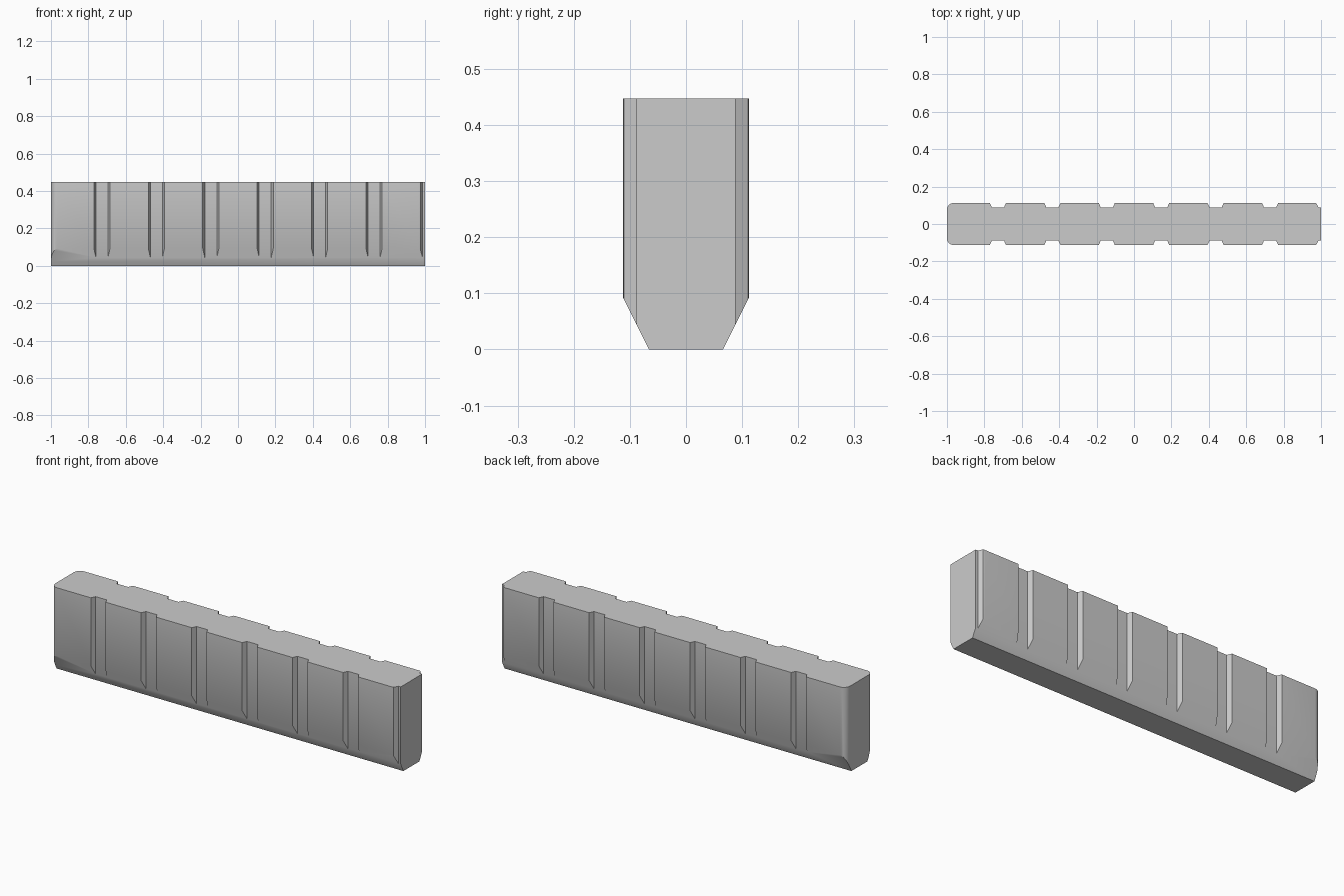
import bpy
import bmesh
from math import sin, cos, radians
from mathutils import Vector

default = bpy.data.objects.get("Cube")
if default:
    bpy.data.objects.remove(default, do_unlink=True)

HALF_LENGTH, HALF_DEPTH, HEIGHT = 1.0, 0.112, 0.447
FLOOR_Y = 0.088                    # depth of the groove floors
OUTER, INNER = 0.043, 0.032        # groove half widths at mouth and floor
PITCH = 0.291
RADIUS = 0.035                     # rounded vertical corners
FOOT_Y, TAPER_TOP = 0.066, 0.092   # tapered foot


def corner(side, angles):
    """Points along a rounded corner on the +y half."""
    cx, cy = side * (HALF_LENGTH - RADIUS), HALF_DEPTH - RADIUS
    return [(cx + side * RADIUS * sin(radians(a)), cy + RADIUS * cos(radians(a)))
            for a in angles]


# Plan outline of the +y half, running from -x to +x
half = corner(-1, range(90, -1, -15))
for i in range(6):
    c = (i - 2.5) * PITCH
    half += [(c - OUTER, HALF_DEPTH), (c - INNER, FLOOR_Y),
             (c + INNER, FLOOR_Y), (c + OUTER, HALF_DEPTH)]
# The +x corner is cut by part of a seventh groove
last = 3.5 * PITCH
half += corner(1, (0, 8, 16))
half += [(last - INNER, FLOOR_Y), (HALF_LENGTH, FLOOR_Y)]
outline = half + [(x, -y) for x, y in reversed(half)]

# Extrude the outline into a grooved bar
bm = bmesh.new()
base = bm.faces.new([bm.verts.new((x, y, 0)) for x, y in outline])
top = bmesh.ops.extrude_face_region(bm, geom=[base], use_keep_orig=True)
moved = [v for v in top["geom"] if isinstance(v, bmesh.types.BMVert)]
bmesh.ops.translate(bm, verts=moved, vec=(0, 0, HEIGHT))

# Slice the sloping foot on both long sides
for side in (-1, 1):
    cut = bmesh.ops.bisect_plane(
        bm, geom=bm.verts[:] + bm.edges[:] + bm.faces[:],
        plane_co=(0, side * FOOT_Y, 0),
        plane_no=Vector((0, side * TAPER_TOP, FOOT_Y - HALF_DEPTH)).normalized(),
        clear_outer=True)
    rim = [e for e in cut["geom_cut"] if isinstance(e, bmesh.types.BMEdge)]
    bmesh.ops.edgeloop_fill(bm, edges=rim)
bmesh.ops.recalc_face_normals(bm, faces=bm.faces[:])

mesh = bpy.data.meshes.new("grooved_bar")
bm.to_mesh(mesh)
bm.free()
bar = bpy.data.objects.new("grooved_bar", mesh)
bpy.context.collection.objects.link(bar)

# Plain grey material
grey = bpy.data.materials.new("light_grey")
grey.use_nodes = True
colour = (0.6, 0.6, 0.6, 1)
grey.diffuse_color = colour
grey.node_tree.nodes["Principled BSDF"].inputs["Base Color"].default_value = colour
mesh.materials.append(grey)

bpy.ops.object.select_all(action="DESELECT")
bar.select_set(True)
bpy.context.view_layer.objects.active = bar
bpy.ops.object.shade_smooth_by_angle(angle=radians(30))
